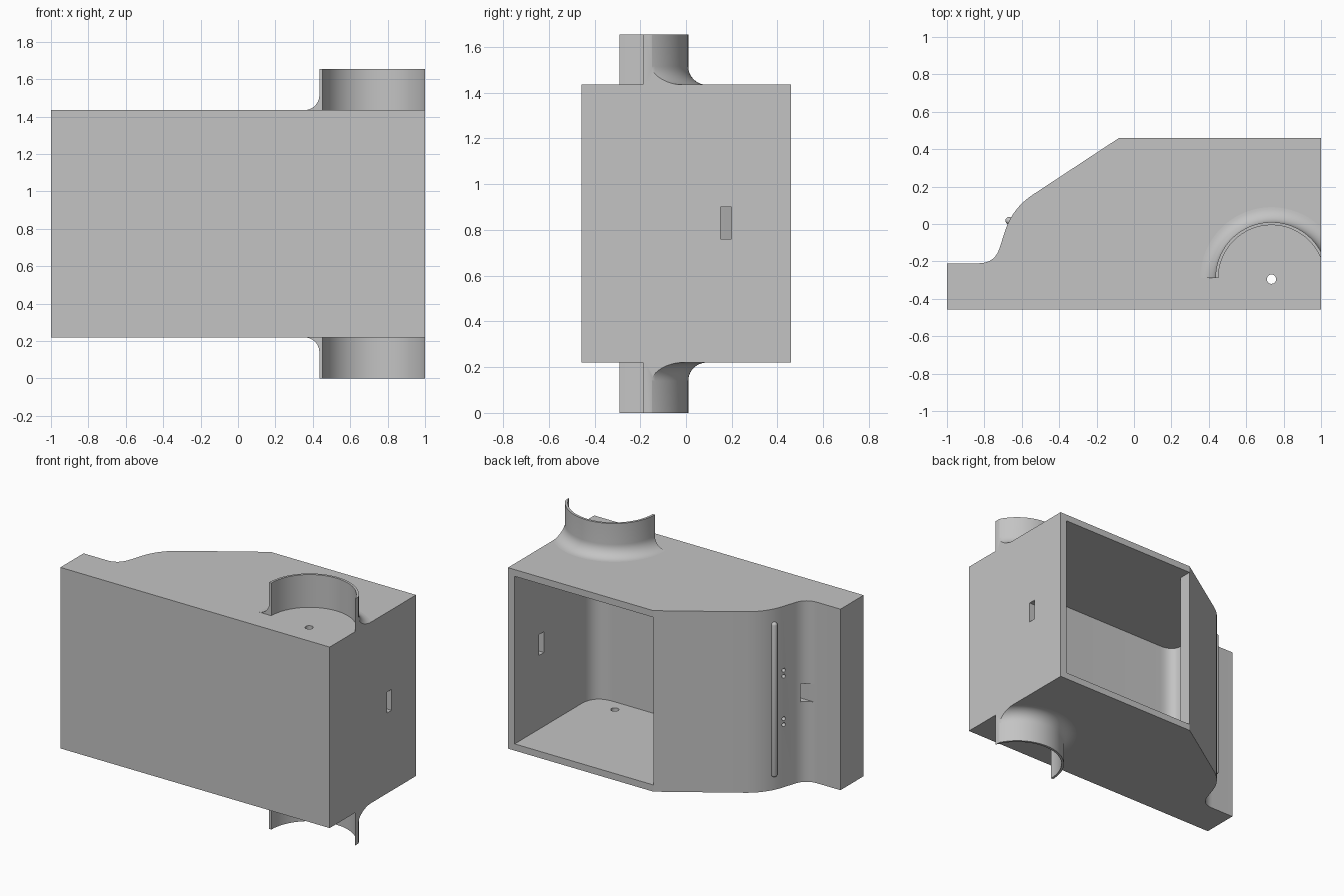
import bpy
import bmesh
from math import pi, sin, cos
from mathutils import Vector, Matrix

if "Cube" in bpy.data.objects:
    bpy.data.objects.remove(bpy.data.objects["Cube"])

BOTTOM, TOP = 0.22, 1.435
COLLAR = Vector((0.735, -0.29, 0))

grey = bpy.data.materials.new("plain grey")
grey.use_nodes = True
COLOUR = (0.55, 0.55, 0.55, 1)
grey.diffuse_color = COLOUR
grey.node_tree.nodes["Principled BSDF"].inputs["Base Color"].default_value = COLOUR


def make(name, bm):
    bmesh.ops.recalc_face_normals(bm, faces=bm.faces[:])
    mesh = bpy.data.meshes.new(name)
    bm.to_mesh(mesh)
    bm.free()
    mesh.materials.append(grey)
    obj = bpy.data.objects.new(name, mesh)
    bpy.context.collection.objects.link(obj)
    return obj


def activate(obj):
    bpy.ops.object.select_all(action='DESELECT')
    obj.select_set(True)
    bpy.context.view_layer.objects.active = obj


def smooth(obj):
    activate(obj)
    bpy.ops.object.shade_smooth_by_angle(angle=pi / 6)


def outline(corners, steps=10):
    """Polygon of (x, y, setback), each corner with a setback is rounded."""
    pts = []
    for i, (x, y, s) in enumerate(corners):
        p = Vector((x, y))
        if not s:
            pts.append(p)
            continue
        a = p + (Vector(corners[i - 1][:2]) - p).normalized() * s
        b = p + (Vector(corners[(i + 1) % len(corners)][:2]) - p).normalized() * s
        for k in range(steps + 1):
            t = k / steps
            pts.append(a * (1 - t) ** 2 + p * 2 * t * (1 - t) + b * t * t)
    return pts


def prism(name, corners, z0, z1):
    bm = bmesh.new()
    face = bm.faces.new([bm.verts.new((p.x, p.y, z0)) for p in outline(corners)])
    geom = bmesh.ops.extrude_face_region(bm, geom=[face])["geom"]
    verts = [g for g in geom if isinstance(g, bmesh.types.BMVert)]
    bmesh.ops.translate(bm, verts=verts, vec=(0, 0, z1 - z0))
    return make(name, bm)


def box(name, x0, x1, y0, y1, z0, z1):
    return prism(name, [(x0, y0, 0), (x1, y0, 0), (x1, y1, 0), (x0, y1, 0)], z0, z1)


def rod(name, centre, axis, radius, length):
    bm = bmesh.new()
    turn = Vector(axis).to_track_quat('Z', 'Y').to_matrix().to_4x4()
    bmesh.ops.create_cone(bm, cap_ends=True, segments=24, radius1=radius,
                          radius2=radius, depth=length,
                          matrix=Matrix.Translation(centre) @ turn)
    return make(name, bm)


def cut(target, cutter):
    cutter.hide_render = True
    mod = target.modifiers.new("cut", 'BOOLEAN')
    mod.operation = 'DIFFERENCE'
    mod.solver = 'EXACT'
    mod.object = cutter
    activate(target)
    bpy.ops.object.modifier_apply(modifier=mod.name)
    bpy.data.objects.remove(cutter)


def collar(name, base, direction):
    """Half-round lip with a flared foot, trimmed flush with the side wall."""
    inner, outer, flare, height = 0.284, 0.30, 0.08, 0.22
    prof = [(inner, -0.004), (inner, height), (outer, height)]
    for k in range(11):
        a = pi / 2 * k / 10
        prof.append((outer + flare * (1 - cos(a)), flare * (1 - sin(a))))
    prof.append((outer + flare, -0.004))
    bm = bmesh.new()
    rows = []
    steps = 64
    for k in range(steps + 1):
        a = pi * k / steps
        rows.append([bm.verts.new((COLLAR.x + r * cos(a), COLLAR.y + r * sin(a),
                                   base + direction * z)) for r, z in prof])
    n = len(prof)
    for p, q in zip(rows, rows[1:]):
        for i in range(n):
            j = (i + 1) % n
            bm.faces.new((p[i], p[j], q[j], q[i]))
    bm.faces.new(rows[0])
    bm.faces.new(rows[-1])
    bmesh.ops.bisect_plane(bm, geom=bm.verts[:] + bm.edges[:] + bm.faces[:],
                           plane_co=(1, 0, 0), plane_no=(1, 0, 0), clear_outer=True)
    bmesh.ops.holes_fill(bm, edges=[e for e in bm.edges if e.is_boundary], sides=0)
    smooth(make(name, bm))


# Main housing with its sloped, curved flank and end flange
housing = prism("housing", [
    (-1, -0.456, 0), (1, -0.456, 0), (1, 0.46, 0), (-0.08, 0.46, 0),
    (-0.65, 0.085, 0.13), (-0.745, -0.21, 0.085), (-1, -0.21, 0)], BOTTOM, TOP)

# Hollow interior, open at the back
cut(housing, prism("cavity_cutter", [
    (0.95, 0.6, 0), (-0.08, 0.6, 0), (-0.08, 0.37, 0), (-0.57, 0.05, 0.11),
    (-0.67, -0.385, 0.13), (0.95, -0.385, 0.14)], BOTTOM + 0.045, TOP - 0.045))

# Slots in the side wall and beside the flange
cut(housing, box("side_slot_cutter", 0.9, 1.1, 0.15, 0.2, 0.76, 0.9))
cut(housing, box("flange_slot_cutter", -0.82, -0.6, -0.209, -0.165, 0.76, 0.88))

# Pivot hole through top and bottom
cut(housing, rod("pivot_hole_cutter", (COLLAR.x, -0.295, 0.8), (0, 0, 1), 0.025, 2))

# Two pairs of small holes in the curved flank
for z in (1.005, 0.965, 0.68, 0.64):
    cut(housing, rod("pin_hole_cutter", (-0.70, -0.045, z), (-1, 0.32, 0), 0.013, 0.2))
smooth(housing)

# Half-round collars above and below
collar("top_collar", TOP, 1)
collar("bottom_collar", BOTTOM, -1)

# Slim round-ended rib on the flank
bm = bmesh.new()
bmesh.ops.create_uvsphere(bm, u_segments=20, v_segments=11, radius=0.02)
for v in bm.verts:
    v.co.z += 0.5 if v.co.z > 0 else -0.5
bmesh.ops.translate(bm, verts=bm.verts[:], vec=(-0.668, 0.018, 0.828))
smooth(make("flank_rib", bm))
